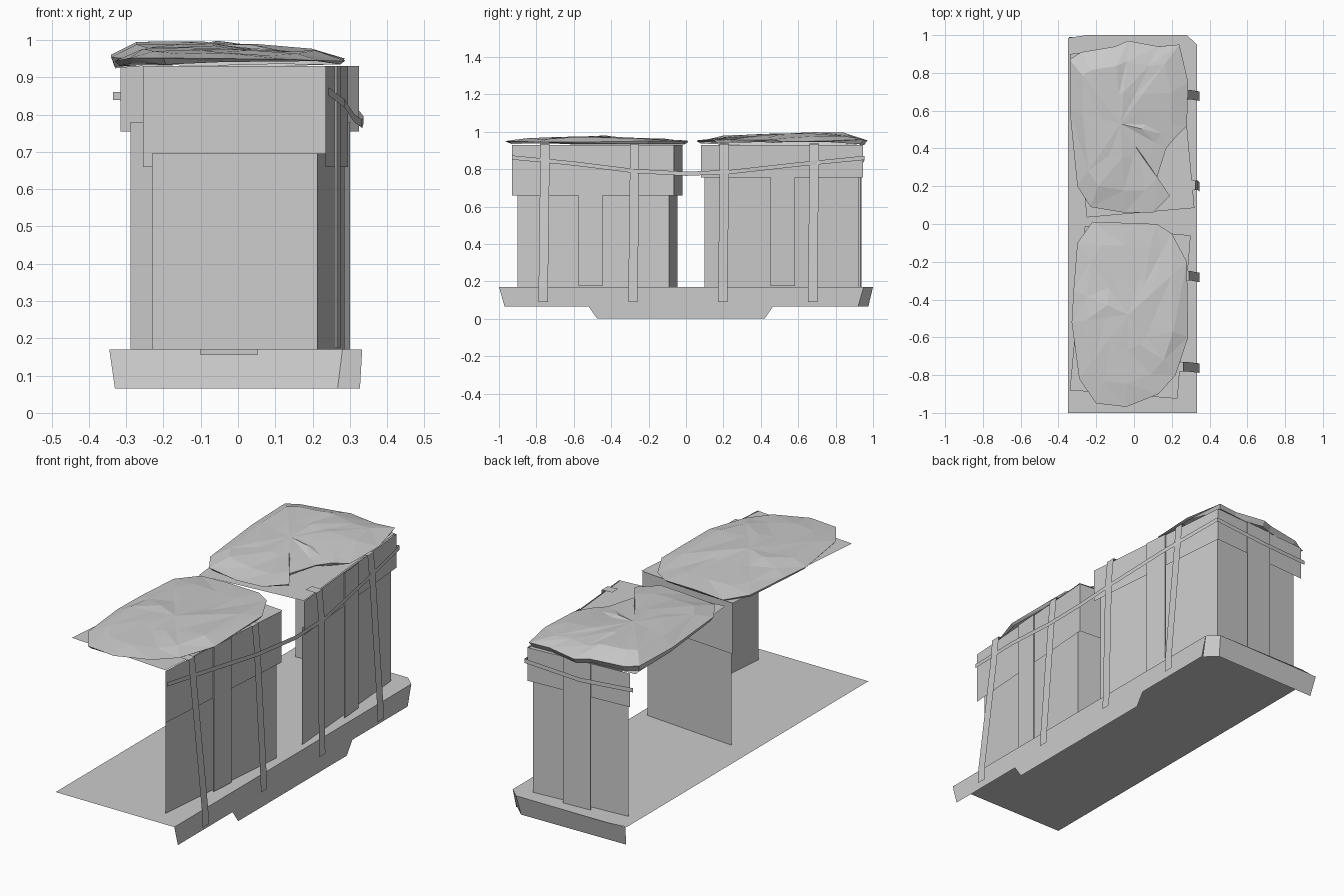
import bpy, math, random
from mathutils import Vector

if "Cube" in bpy.data.objects:
    bpy.data.objects.remove(bpy.data.objects["Cube"])

random.seed(4)


def make(name, verts, faces):
    me = bpy.data.meshes.new(name)
    me.from_pydata([tuple(v) for v in verts], [], faces)
    me.update()
    ob = bpy.data.objects.new(name, me)
    bpy.context.collection.objects.link(ob)
    return ob


def wall(name, path, z0, z1):
    """Upright sheet following a plan path."""
    n = len(path)
    verts = [(x, y, z0) for x, y in path] + [(x, y, z1) for x, y in path]
    make(name, verts, [(i, i + 1, n + i + 1, n + i) for i in range(n - 1)])


def ribbon(name, path, offset):
    """Flat band: a path widened by half-width vector offset."""
    o = Vector(offset)
    verts = [v for p in path for v in (Vector(p) - o, Vector(p) + o)]
    make(name, verts, [(2 * i, 2 * i + 2, 2 * i + 3, 2 * i + 1) for i in range(len(path) - 1)])


def lerp2(a, b, t):
    return (a[0] + (b[0] - a[0]) * t, a[1] + (b[1] - a[1]) * t)


def strip(name, a, b, t0, t1, z0, z1, out):
    """Raised panel on part of the wall a-b, pushed outward."""
    p, q = lerp2(a, b, t0), lerp2(a, b, t1)
    p2, q2 = [(v[0] + out[0], v[1] + out[1]) for v in (p, q)]
    wall(name, [p, p2, q2, q], z0, z1)


def tarp(name, outline, centre, edge_z, height):
    """Faceted crumpled cover: folded rim, then rings rising to the centre."""
    n = len(outline)
    cx, cy = centre
    verts, faces = [], []
    for s, k in ((0.96, -0.35), (1.0, 0.1), (0.75, 0.8), (0.38, 0.95)):
        for x, y in outline:
            px, py = cx + (x - cx) * s, cy + (y - cy) * s
            z = edge_z + (height(px, py) - edge_z) * k + random.uniform(-0.006, 0.006)
            verts.append((px, py, z))
    verts.append((cx, cy, height(cx, cy)))
    for r in range(3):
        for i in range(n):
            j = (i + 1) % n
            a, b, c, d = r * n + i, r * n + j, (r + 1) * n + j, (r + 1) * n + i
            faces += [(a, b, c), (a, c, d)]
    faces += [(3 * n + i, 3 * n + (i + 1) % n, 4 * n) for i in range(n)]
    make(name, verts, faces)


# Pallet deck, with skirts only on the right and back sides
deck = [(-.35, -1), (.333, -1), (.333, .95), (.28, 1), (-.25, 1), (-.35, .985)]
make("pallet_deck", [(x, y, .17) for x, y in deck], [tuple(range(6))])
side = [(-1, .17), (-.97, .065), (-.52, .065), (-.475, 0), (.42, 0), (.465, .065), (.92, .065), (.95, .17)]
make("pallet_side_skirt", [(.333, y, z) for y, z in side], [tuple(range(8))])
make("pallet_back_skirt",
     [(.333, .95, .17), (.28, 1, .17), (-.345, .99, .17),
      (.327, .92, .065), (.267, .975, .065), (-.33, .965, .065)],
     [(0, 1, 4, 3), (1, 2, 5, 4)])

# Front stack: right and rear walls, open elsewhere
fu = [(.235, -.93), (.295, -.065), (-.255, -.02)]
fl = [(.212, -.9), (.285, -.09), (-.23, -.045)]
wall("front_lower_box", fl, .17, .695)
wall("front_upper_box", fu, .66, .93)
strip("front_side_panel", fu[0], fu[1], .41, .56, .175, .93, (.006, 0))
make("front_lid", [(-.34, -.88, .93), (.23, -.925, .93), (.3, -.06, .93), (-.26, -.01, .93)], [(0, 1, 2, 3)])

# Back stack
bu = [(.325, .08), (.25, .945), (-.315, .91)]
bl = [(.3, .1), (.235, .922), (-.288, .885)]
wall("back_lower_box", bl, .17, .78)
wall("back_upper_box", bu, .755, .93)
strip("back_side_panel", bu[0], bu[1], .43, .58, .175, .93, (.006, 0))
strip("back_end_panel", bu[1], bu[2], .35, .62, .155, .93, (0, .006))
make("back_lid", [(-.25, .035, .93), (.32, .085, .93), (.24, .95, .93), (-.34, .9, .93)], [(0, 1, 2, 3)])

# Vertical straps from the lids down to the pallet side
for i, (y, x) in enumerate(((-.755, .262), (-.275, .292), (.205, .325), (.685, .284))):
    ribbon(f"strap_{i + 1}",
           [(x - .06, y, .937), (x, y, .935), (x + .012, y, .8), (.345, y - .008, .17), (.348, y - .008, .09)],
           (0, .025, 0))

# Sagging belt around both stacks
ribbon("belt", [(.243, -.93, .862), (.285, -.6, .83), (.312, -.28, .79), (.333, 0, .775),
                (.336, .24, .785), (.305, .6, .825), (.262, .955, .86), (-.05, .945, .84), (-.335, .915, .85)],
       (0, 0, .011))

# Crumpled covers
tarp("front_cover",
     [(-.22, .012), (-.05, .006), (.12, 0), (.2, -.05), (.28, -.2), (.287, -.6), (.22, -.8),
      (.13, -.9), (-.04, -.968), (-.2, -.95), (-.29, -.82), (-.33, -.52), (-.32, -.35), (-.3, -.1)],
     (-.03, -.48), .945, lambda x, y: .97 + .006 * math.sin(9 * y) - .01 * x)
tarp("back_cover",
     [(-.23, .09), (-.05, .06), (.1, .06), (.19, .15), (.12, .24), (.17, .4), (.22, .46), (.28, .52),
      (.287, .75), (.24, .95), (.13, .94), (-.03, .97), (-.1, .94), (-.28, .91), (-.34, .87), (-.34, .6), (-.3, .2)],
     (-.07, .53), .95, lambda x, y: .985 + .03 * (y - .4) - .06 * (x + .05))
